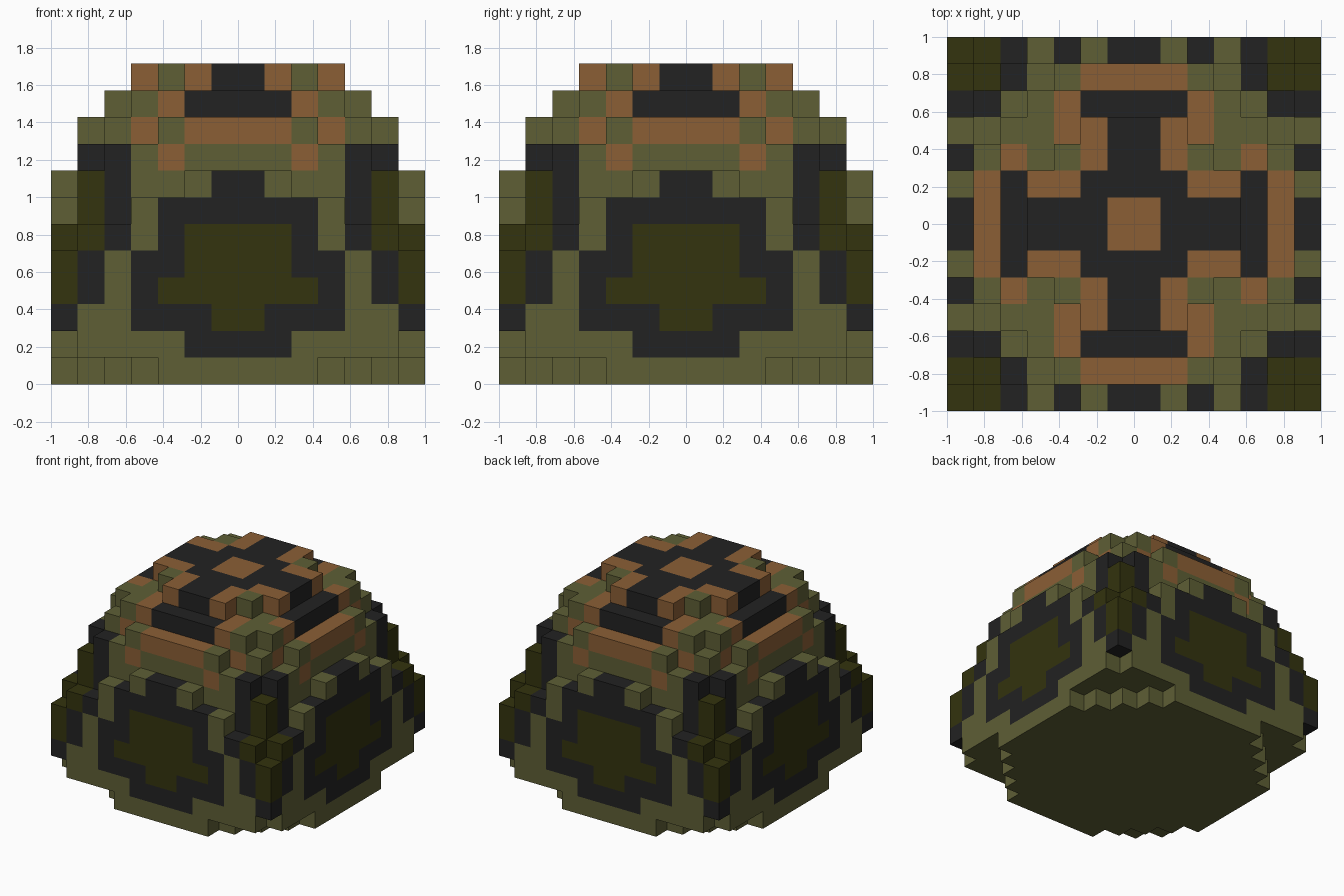
import bpy
import bmesh

cube = bpy.data.objects.get("Cube")
if cube:
    bpy.data.objects.remove(cube, do_unlink=True)

N = 7            # blocks from the centre to each side
S = 1.0 / N      # block size


def make_material(name, color):
    mat = bpy.data.materials.new(name)
    mat.use_nodes = True
    mat.diffuse_color = (*color, 1)
    bsdf = mat.node_tree.nodes["Principled BSDF"]
    bsdf.inputs["Base Color"].default_value = (*color, 1)
    bsdf.inputs["Roughness"].default_value = 0.9
    return mat


# Letters used in the patterns: g moss, k charcoal, o dark olive, b brown
KEYS = "gkob"
MATERIALS = [
    make_material("moss_green", (0.112, 0.114, 0.036)),
    make_material("charcoal", (0.016, 0.016, 0.016)),
    make_material("dark_olive", (0.033, 0.033, 0.0044)),
    make_material("earth_brown", (0.258, 0.114, 0.036)),
]

# Blocks per column, one quadrant: rows go outward in y, entries outward in x
HEIGHT = [
    (12, 12, 12, 12, 11, 10, 8),
    (12, 12, 12, 12, 11, 10, 8),
    (12, 12, 12, 11, 11, 10, 7),
    (12, 12, 11, 11, 11, 9, 7),
    (11, 11, 11, 11, 10, 9, 6),
    (10, 10, 10, 9, 9, 8, 6),
    (8, 8, 7, 7, 6, 6, 5),
]

# Colours seen on upward faces, same layout as HEIGHT
TOP = [
    "bkkkkbk",
    "kkbbkbg",
    "kbggbgk",
    "kbbgggg",
    "kkbggkk",
    "bbggkoo",
    "kgkgkoo",
]

# Colours of the walls: one row per layer from the ground, centre outward
SIDE = [
    "ggggggg",
    "kkggggg",
    "okkkggk",
    "oookgko",
    "ookkgko",
    "ookgkoo",
    "kkkgkog",
    "kgggkog",
    "ggbgkkk",
    "bbgbggg",
    "kkbgggg",
    "kbgbggg",
]


def fold(c):
    """Mirror a signed block index onto the 0..6 quadrant index."""
    return c if c >= 0 else -c - 1


def solid(x, y, z):
    i, j = fold(x), fold(y)
    if max(i, j) >= N or z < 0 or z >= HEIGHT[j][i]:
        return False
    if z == 0:
        return i + j <= 8          # stepped round foot
    if z == 1:
        return i + j < 12          # corner posts start above this layer
    return True


def face_colour(x, y, z, normal):
    i, j = fold(x), fold(y)
    if normal[2] > 0:
        return TOP[j][i] if z >= 2 else "g"
    if normal[2] < 0:
        return SIDE[z][max(i, j)] if z == 2 else "g"
    return SIDE[z][j if normal[0] else i]


NORMALS = [(1, 0, 0), (-1, 0, 0), (0, 1, 0), (0, -1, 0), (0, 0, 1), (0, 0, -1)]


def quad(x, y, z, normal):
    """Four corners of one block face, counter-clockwise from outside."""
    axis = next(a for a in range(3) if normal[a])
    u, v = (axis + 1) % 3, (axis + 2) % 3
    corners = []
    for du, dv in ((0, 0), (1, 0), (1, 1), (0, 1)):
        p = [x, y, z]
        p[axis] += 1 if normal[axis] > 0 else 0
        p[u] += du
        p[v] += dv
        corners.append(tuple(c * S for c in p))
    return corners if normal[axis] > 0 else corners[::-1]


def build_part(name, layers):
    """Outer skin of the blocks in a range of layers."""
    bm = bmesh.new()
    for z in layers:
        for x in range(-N, N):
            for y in range(-N, N):
                if not solid(x, y, z):
                    continue
                for n in NORMALS:
                    if solid(x + n[0], y + n[1], z + n[2]):
                        continue
                    face = bm.faces.new([bm.verts.new(p) for p in quad(x, y, z, n)])
                    face.material_index = KEYS.index(face_colour(x, y, z, n))
    bmesh.ops.remove_doubles(bm, verts=bm.verts, dist=0.001)
    mesh = bpy.data.meshes.new(name)
    bm.to_mesh(mesh)
    bm.free()
    for mat in MATERIALS:
        mesh.materials.append(mat)
    obj = bpy.data.objects.new(name, mesh)
    bpy.context.collection.objects.link(obj)
    return obj


# Foot, walls with corner posts, and stepped dome
build_part("base", range(0, 2))
build_part("shell_walls", range(2, 8))
build_part("dome_top", range(8, 12))
